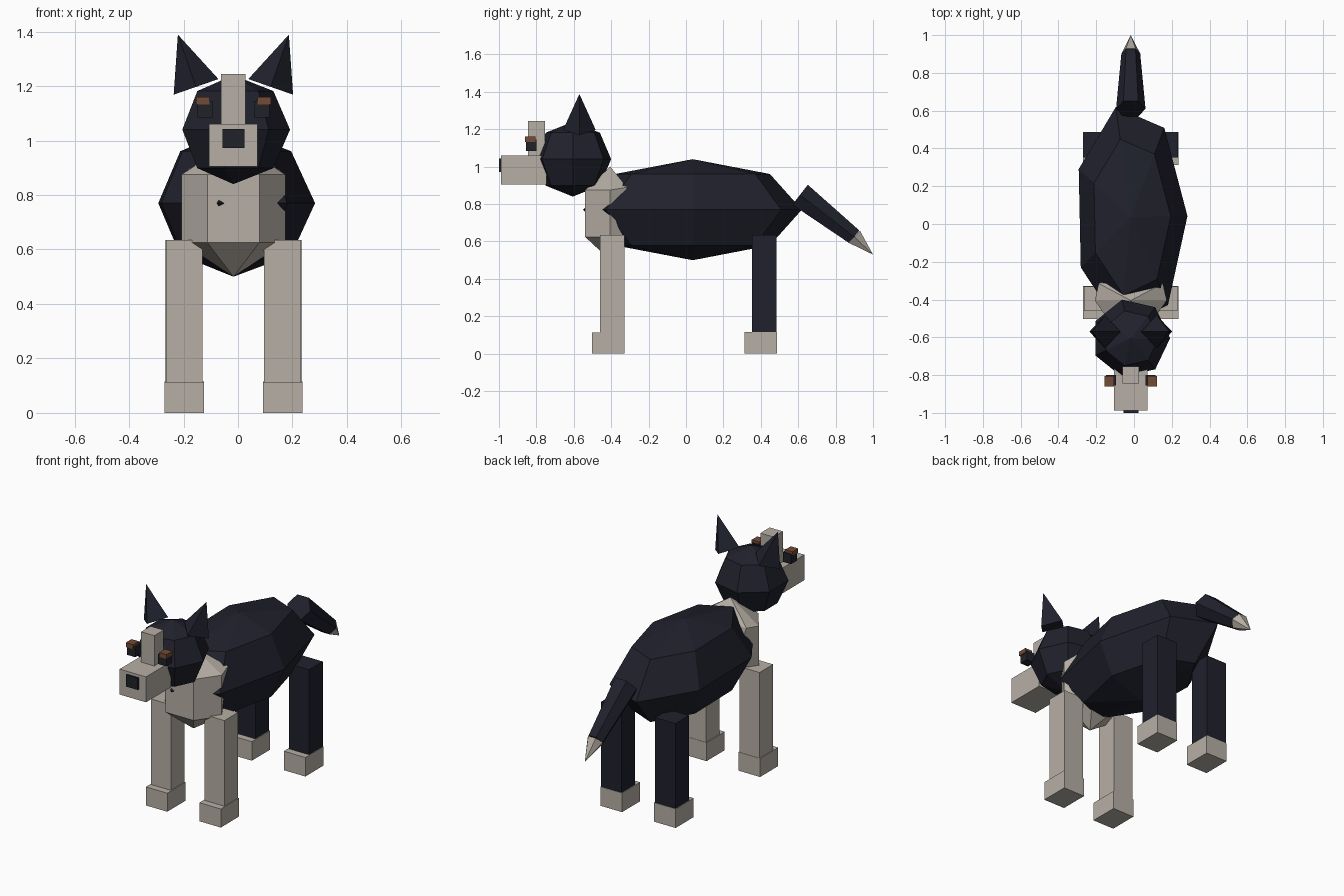
import bpy, bmesh, math
from mathutils import Matrix, Vector

cube = bpy.data.objects.get("Cube")
if cube:
    bpy.data.objects.remove(cube, do_unlink=True)

CX = -0.017  # symmetry line of the dog


def material(name, rgb):
    m = bpy.data.materials.new(name)
    m.use_nodes = True
    m.diffuse_color = (*rgb, 1)
    m.node_tree.nodes["Principled BSDF"].inputs["Base Color"].default_value = (*rgb, 1)
    return m


dark = material("dark navy fur", (0.014, 0.015, 0.025))
cream = material("cream fur", (0.47, 0.43, 0.38))
black = material("nose black", (0.014, 0.016, 0.022))
brown = material("brown brow", (0.17, 0.07, 0.035))


def finish(name, bm, mat):
    bmesh.ops.recalc_face_normals(bm, faces=bm.faces)
    mesh = bpy.data.meshes.new(name)
    bm.to_mesh(mesh)
    bm.free()
    mesh.materials.append(mat)
    ob = bpy.data.objects.new(name, mesh)
    bpy.context.collection.objects.link(ob)
    return ob


def box(name, x, y, z, mat):
    """Box from its (low, high) limits on each axis."""
    bm = bmesh.new()
    bmesh.ops.create_cube(bm, size=1)
    for v in bm.verts:
        v.co = [(a + b) / 2 + c * (b - a) for (a, b), c in zip((x, y, z), v.co)]
    return finish(name, bm, mat)


def turned(name, profile, segs, matrix, mat):
    """Faceted turned solid; profile is (radius, height), zero radius is a tip."""
    bm = bmesh.new()
    rings = []
    for r, h in profile:
        angles = [2 * math.pi * i / segs for i in range(segs if r else 1)]
        rings.append([bm.verts.new((r * math.cos(a), r * math.sin(a), h)) for a in angles])
    for lo, hi in zip(rings, rings[1:]):
        for i in range(segs):
            j = (i + 1) % segs
            quad = [lo[i % len(lo)], lo[j % len(lo)], hi[j % len(hi)], hi[i % len(hi)]]
            bm.faces.new(list(dict.fromkeys(quad)))
    for end in (rings[0], rings[-1]):
        if len(end) > 1:
            bm.faces.new(end)
    bm.transform(matrix)
    return finish(name, bm, mat)


def ball(name, segs, bands, center, radii, mat, yaw=0):
    """Low-poly ellipsoid with a few straight bands."""
    profile = [(0 if k in (0, bands) else math.sin(math.pi * k / bands),
                -math.cos(math.pi * k / bands)) for k in range(bands + 1)]
    mtx = (Matrix.Translation(center) @ Matrix.Rotation(yaw, 4, "Z")
           @ Matrix.Diagonal((*radii, 1)))
    return turned(name, profile, segs, mtx, mat)


# Torso, chest and head
ball("torso", 7, 4, (CX, 0.036, 0.77), (0.3, 0.6, 0.27), dark, math.radians(1.2))
chest = ball("chest", 6, 3, (CX, -0.405, 0.75), (0.22, 0.18, 0.25), cream)
for v in chest.data.vertices:  # shoulder ruff spreads over the torso
    if v.co.z > 0.8 and v.co.y > -0.35:
        v.co = (CX + math.copysign(0.17, v.co.x - CX), -0.315, 0.89)
ball("head", 7, 4, (CX, -0.605, 1.04), (0.208, 0.21, 0.2), dark)

# Face
box("snout", (-0.107, 0.071), (-0.988, -0.745), (0.905, 1.06), cream)
box("nose", (-0.056, 0.023), (-1.0, -0.97), (0.972, 1.043), black)
box("blaze", (-0.062, 0.027), (-0.845, -0.755), (1.03, 1.245), cream)

# Paired parts
for s, side in ((1, "left"), (-1, "right")):
    def span(inner, outer):
        return tuple(sorted((CX + s * inner, CX + s * outer)))

    box("eye_" + side, span(0.077, 0.132), (-0.855, -0.8), (1.085, 1.145), black)
    box("brow_" + side, span(0.088, 0.138), (-0.86, -0.805), (1.133, 1.16), brown)

    tilt = Matrix.Rotation(s * 0.335, 4, "Y")
    place = Matrix.Translation((CX + s * 0.137, -0.57, 1.197))
    turned("ear_" + side, [(0.087, 0), (0, 0.203)], 4, place @ tilt, dark)

    box("front_leg_" + side, span(0.113, 0.248), (-0.461, -0.33), (0.05, 0.635), cream)
    box("front_paw_" + side, span(0.108, 0.253), (-0.503, -0.328), (0, 0.113), cream)
    box("rear_leg_" + side, span(0.113, 0.25), (0.353, 0.484), (0.06, 0.635), dark)
    box("rear_paw_" + side, span(0.108, 0.253), (0.312, 0.486), (0, 0.116), cream)

# Tail with a pale tip
root, joint, tip = Vector((CX, 0.61, 0.85)), Vector((CX, 0.9, 0.625)), Vector((CX, 1.0, 0.53))
for name, a, b, r1, r2, mat in (("tail", root, joint, 0.078, 0.05, dark),
                                ("tail_tip", joint, tip, 0.051, 0, cream)):
    d = b - a
    aim = Matrix.Translation(a) @ Matrix.Rotation(-math.atan2(d.y, d.z), 4, "X")
    turned(name, [(r1, 0), (r2, d.length)], 6, aim, mat)
